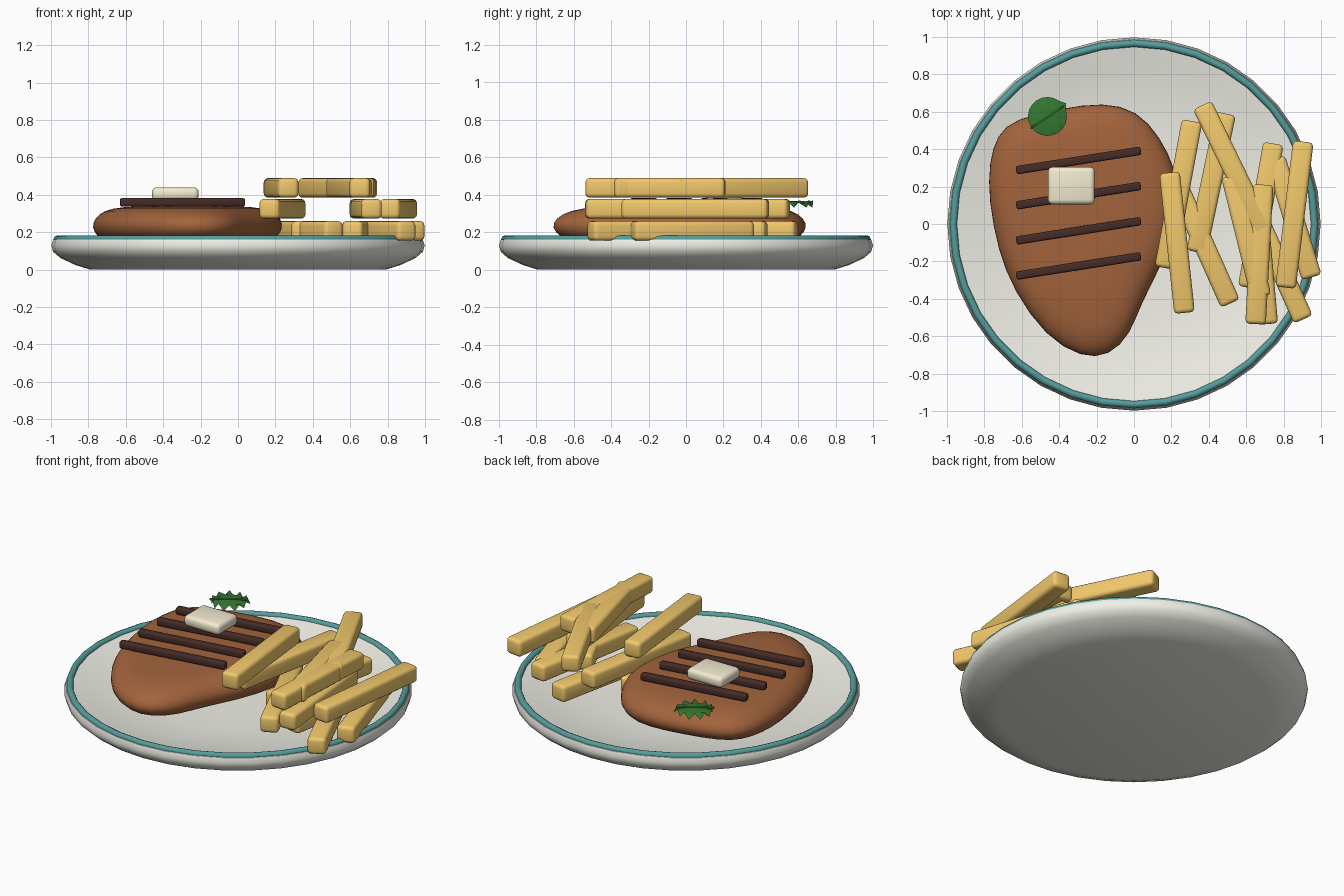
import bpy, bmesh, math
from mathutils import Vector

if "Cube" in bpy.data.objects:
    bpy.data.objects.remove(bpy.data.objects["Cube"])


def material(name, rgb):
    m = bpy.data.materials.new(name)
    m.diffuse_color = (*rgb, 1)
    m.use_nodes = True
    m.node_tree.nodes["Principled BSDF"].inputs["Base Color"].default_value = m.diffuse_color
    return m


CREAM = material("glaze", (0.88, 0.88, 0.81))
TEAL = material("teal_glaze", (0.09, 0.34, 0.33))
BROWN = material("seared_meat", (0.36, 0.125, 0.045))
CHAR = material("char", (0.06, 0.025, 0.02))
GOLD = material("fried_potato", (0.88, 0.58, 0.15))
YELLOW = material("butter", (0.9, 0.84, 0.64))
GREEN = material("herb", (0.035, 0.19, 0.03))


def make(name, bm, mat, smooth=None):
    bmesh.ops.recalc_face_normals(bm, faces=bm.faces)
    me = bpy.data.meshes.new(name)
    bm.to_mesh(me)
    bm.free()
    ob = bpy.data.objects.new(name, me)
    bpy.context.collection.objects.link(ob)
    me.materials.append(mat)
    if smooth:
        bpy.ops.object.select_all(action='DESELECT')
        ob.select_set(True)
        bpy.context.view_layer.objects.active = ob
        bpy.ops.object.shade_smooth_by_angle(angle=math.radians(smooth))
    return ob


def loft(name, rings, mat, smooth):
    """Skin a stack of closed rings and cap both ends."""
    bm = bmesh.new()
    vs = [[bm.verts.new(p) for p in r] for r in rings]
    n = len(rings[0])
    for a, b in zip(vs, vs[1:]):
        for i in range(n):
            j = (i + 1) % n
            bm.faces.new((a[i], a[j], b[j], b[i]))
    bm.faces.new(vs[0][::-1])
    bm.faces.new(vs[-1])
    return make(name, bm, mat, smooth)


def bar(name, p, q, z, width, height, bevel, mat):
    """Rounded box running from p to q in plan, centred at height z."""
    p, q = Vector(p), Vector(q)
    d, c = q - p, (p + q) / 2
    bm = bmesh.new()
    bmesh.ops.create_cube(bm, size=1)
    bmesh.ops.scale(bm, vec=(d.length, width, height), verts=bm.verts)
    bmesh.ops.bevel(bm, geom=bm.edges[:], offset=bevel, segments=3,
                    profile=0.5, affect='EDGES')
    ob = make(name, bm, mat, 50)
    ob.location = (c.x, c.y, z)
    ob.rotation_euler.z = math.atan2(d.y, d.x)
    return ob


# Plate: revolved dish profile (radius, height)
N = 36
dish = [(0.79, 0), (0.87, 0.025), (0.95, 0.062), (0.988, 0.095), (0.998, 0.13),
        (0.988, 0.16), (0.965, 0.168), (0.94, 0.163), (0.85, 0.143),
        (0.7, 0.113), (0.5, 0.098), (0.25, 0.095)]
loft("plate", [[(r * math.cos(2 * math.pi * i / N), r * math.sin(2 * math.pi * i / N), z)
                for i in range(N)] for r, z in dish], CREAM, 35)

# Coloured rim band
bpy.ops.mesh.primitive_torus_add(major_segments=N, minor_segments=8, major_radius=0.966,
                                 minor_radius=0.02, location=(0, 0, 0.163))
rim = bpy.context.object
rim.name = "rim_band"
rim.data.materials.append(TEAL)
bpy.ops.object.shade_smooth_by_angle(angle=math.radians(60))

# Steak: outline scaled through a rounded stack
outline = [(-0.16, 0.655), (0.02, 0.61), (0.14, 0.47), (0.23, 0.29), (0.255, 0.08),
           (0.16, -0.21), (0.04, -0.42), (-0.015, -0.59), (-0.13, -0.71), (-0.28, -0.72),
           (-0.475, -0.605), (-0.645, -0.36), (-0.73, -0.14), (-0.78, 0.13),
           (-0.778, 0.33), (-0.735, 0.48), (-0.64, 0.565), (-0.395, 0.62)]
cx, cy = -0.27, 0.03
stack = [(0.85, 0.145), (0.95, 0.175), (1.01, 0.225), (0.98, 0.275),
         (0.88, 0.317), (0.7, 0.336), (0.35, 0.342)]
steak = loft("steak", [[(cx + (x - cx) * s, cy + (y - cy) * s, z) for x, y in outline]
                       for s, z in stack], BROWN, 80)
sub = steak.modifiers.new("round", 'SUBSURF')
sub.levels = sub.render_levels = 1

# Grill marks
for i in range(4):
    y = 0.287 - 0.188 * i
    bar(f"grill_mark_{i + 1}", (-0.63, y), (0.037, y + 0.105), 0.36, 0.045, 0.045, 0.012, CHAR)

# Butter pat
bar("butter_pat", (-0.46, 0.205), (-0.21, 0.205), 0.405, 0.2, 0.07, 0.025, YELLOW)

# Herb leaf: disc with a ruffled edge
bm = bmesh.new()
M = 20
mid = bm.verts.new((0, 0, 0.012))
inner, edge = [], []
for i in range(M):
    a = math.radians(35) + 2 * math.pi * i / M
    r = 0.122 if i == 0 else 0.104
    inner.append(bm.verts.new((0.07 * math.cos(a), 0.07 * math.sin(a), 0.008)))
    edge.append(bm.verts.new((r * math.cos(a), r * math.sin(a), 0.018 if i % 2 else -0.02)))
for i in range(M):
    j = (i + 1) % M
    bm.faces.new((mid, inner[i], inner[j]))
    bm.faces.new((inner[i], edge[i], edge[j], inner[j]))
leaf = make("herb_leaf", bm, GREEN, 180)
leaf.location = (-0.463, 0.575, 0.352)
bar("leaf_vein", (-0.555, 0.51), (-0.375, 0.63), 0.361, 0.008, 0.012, 0.002, GREEN)

# Fries: crossed sticks in three layers (ends in plan)
layers = {
    0.207: [((0.49, 0.59), (0.335, -0.15)), ((0.20, 0.28), (0.515, -0.425)),
            ((0.745, 0.43), (0.61, -0.34)), ((0.755, 0.35), (0.95, -0.285)),
            ((0.60, 0.17), (0.905, -0.51))],
    0.325: [((0.31, 0.55), (0.165, -0.235)),
            ((0.65, 0.2), (0.715, -0.535)), ((0.905, 0.44), (0.81, -0.34))],
    0.437: [((0.19, 0.275), (0.27, -0.475)), ((0.365, 0.635), (0.695, -0.045)),
            ((0.69, 0.21), (0.65, -0.535)), ((0.52, 0.26), (0.68, -0.39))],
}
k = 0
for z, sticks in layers.items():
    for p, q in sticks:
        k += 1
        bar(f"fry_{k}", p, q, z, 0.11, 0.104, 0.022, GOLD)
